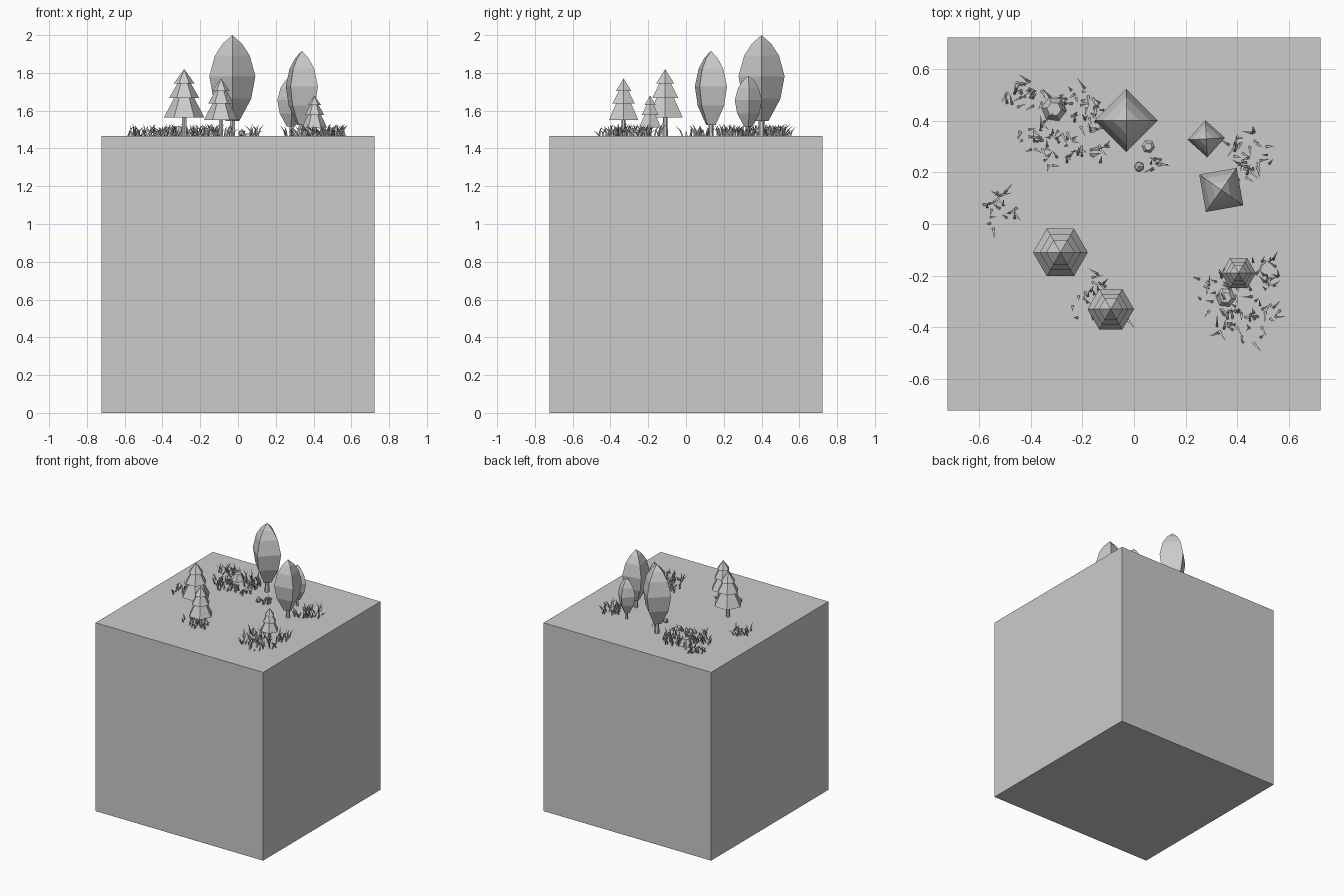
import bpy, bmesh, math, random
from mathutils import Matrix, Vector

random.seed(7)
old = bpy.data.objects.get("Cube")
if old:
    bpy.data.objects.remove(old)

GROUND = 1.466
HALF = 0.722

grey = bpy.data.materials.new("plain grey")
grey.use_nodes = True
colour = (0.6, 0.6, 0.6, 1)
grey.diffuse_color = colour
grey.node_tree.nodes["Principled BSDF"].inputs["Base Color"].default_value = colour


def finish(bm, name):
    bmesh.ops.recalc_face_normals(bm, faces=bm.faces)
    mesh = bpy.data.meshes.new(name)
    bm.to_mesh(mesh)
    bm.free()
    mesh.materials.append(grey)
    obj = bpy.data.objects.new(name, mesh)
    bpy.context.collection.objects.link(obj)
    return obj


def cone(bm, x, y, z0, z1, r0, r1, sides, turn=0.0):
    place = Matrix.Translation((x, y, (z0 + z1) / 2)) @ Matrix.Rotation(turn, 4, "Z")
    bmesh.ops.create_cone(bm, cap_ends=True, segments=sides, radius1=r0, radius2=r1,
                          depth=z1 - z0, matrix=place)


def conifer(name, x, y, base, top, radius):
    """Three stacked six-sided skirts on a thin trunk."""
    bm = bmesh.new()
    h = top - base
    cone(bm, x, y, GROUND - 0.01, base + 0.01, radius * 0.13, radius * 0.12, 6)
    tiers = [(0, 0.42, 1, 0.48), (0.4, 0.73, 0.75, 0.3), (0.7, 1, 0.52, 0)]
    for low, high, wide, narrow in tiers:
        cone(bm, x, y, base + h * low, base + h * high, radius * wide, radius * narrow,
             6, math.pi / 6 + math.pi / 3)
    finish(bm, name)


def leafy_tree(name, x, y, base, top, radius, turn):
    """Four-sided faceted crown, built as rings of a profile."""
    bm = bmesh.new()
    profile = [(0, 0.3), (0.26, 0.82), (0.52, 1), (0.76, 0.76), (0.9, 0.42)]
    rings = []
    for t, r in profile:
        rings.append([bm.verts.new((x + radius * r * math.cos(turn + k * math.pi / 2),
                                    y + radius * r * math.sin(turn + k * math.pi / 2),
                                    base + t * (top - base))) for k in range(4)])
    tip = bm.verts.new((x, y, top))
    bm.faces.new(rings[0])
    for a, b in zip(rings, rings[1:]):
        for k in range(4):
            n = (k + 1) % 4
            bm.faces.new((a[k], a[n], b[n], b[k]))
    for k in range(4):
        bm.faces.new((rings[-1][k], rings[-1][(k + 1) % 4], tip))
    cone(bm, x, y, GROUND - 0.01, base + 0.02, radius * 0.14, radius * 0.12, 6)
    finish(bm, name)


def blade(bm, root, lean, height, heading):
    """A bent three-sided spike."""
    out = Vector((math.cos(heading), math.sin(heading), 0))
    mid = root + out * lean * 0.35 + Vector((0, 0, height * 0.6))
    tip = bm.verts.new(root + out * lean + Vector((0, 0, height)))
    rings = []
    for centre, r in ((root, 0.0055), (mid, 0.0045)):
        rings.append([bm.verts.new(centre + Vector((math.cos(heading + a), math.sin(heading + a), 0)) * r)
                      for a in (0, math.tau / 3, 2 * math.tau / 3)])
    for k in range(3):
        n = (k + 1) % 3
        bm.faces.new((rings[0][k], rings[0][n], rings[1][n], rings[1][k]))
        bm.faces.new((rings[1][k], rings[1][n], tip))


def grass(name, blobs):
    """Scatter spikes evenly over a set of round blobs (x, y, radius)."""
    bm = bmesh.new()
    for x, y, radius in blobs:
        for _ in range(max(9, int(3600 * radius * radius))):
            a = random.uniform(0, math.tau)
            d = radius * math.sqrt(random.random())
            root = Vector((x + d * math.cos(a), y + d * math.sin(a), GROUND - 0.003))
            blade(bm, root, random.uniform(0.015, 0.05), random.uniform(0.03, 0.07),
                  random.uniform(0, math.tau))
    finish(bm, name)


def rock(name, x, y, radius, height):
    bm = bmesh.new()
    cone(bm, x, y, GROUND - 0.002, GROUND + height, radius, radius * 0.55, 6, 0.4)
    finish(bm, name)


# Ground block
block = bmesh.new()
bmesh.ops.create_cube(block, size=1, matrix=Matrix.Translation((0, 0, GROUND / 2))
                      @ Matrix.Diagonal((2 * HALF, 2 * HALF, GROUND, 1)))
finish(block, "ground_block")

# Trees
conifer("tall_conifer", -0.285, -0.11, 1.565, 1.82, 0.106)
conifer("middle_conifer", -0.09, -0.33, 1.55, 1.77, 0.09)
conifer("small_conifer", 0.405, -0.19, 1.51, 1.68, 0.067)
leafy_tree("tall_leafy_tree", -0.03, 0.4, 1.545, 2.0, 0.122, 0)
leafy_tree("middle_leafy_tree", 0.338, 0.132, 1.525, 1.917, 0.104, math.radians(55))
leafy_tree("small_leafy_tree", 0.28, 0.33, 1.515, 1.785, 0.072, math.radians(3))

# Grass patches
grass("back_grass", [(-0.42, 0.49, 0.08), (-0.24, 0.46, 0.09), (-0.39, 0.34, 0.07),
                     (-0.3, 0.3, 0.08), (-0.16, 0.3, 0.07), (-0.13, 0.42, 0.06)])
grass("side_grass", [(-0.515, 0.05, 0.075)])
grass("front_grass", [(-0.15, -0.23, 0.06), (-0.18, -0.32, 0.06), (-0.08, -0.36, 0.07)])
grass("corner_grass", [(0.3, -0.24, 0.07), (0.5, -0.2, 0.075), (0.35, -0.36, 0.07),
                       (0.44, -0.41, 0.06), (0.52, -0.36, 0.06), (0.42, -0.29, 0.06)])
grass("right_grass", [(0.42, 0.31, 0.065), (0.47, 0.25, 0.07), (0.4, 0.2, 0.05)])
grass("small_grass", [(0.085, 0.23, 0.03)])

# Stones and a tiny bush
rock("back_stone", -0.31, 0.445, 0.05, 0.05)
rock("flat_stone", 0.055, 0.3, 0.027, 0.012)
rock("corner_stone", 0.355, -0.285, 0.04, 0.02)
bush = bmesh.new()
bmesh.ops.create_icosphere(bush, subdivisions=1, radius=0.021,
                           matrix=Matrix.Translation((0.02, 0.222, GROUND + 0.015)))
finish(bush, "tiny_bush")
